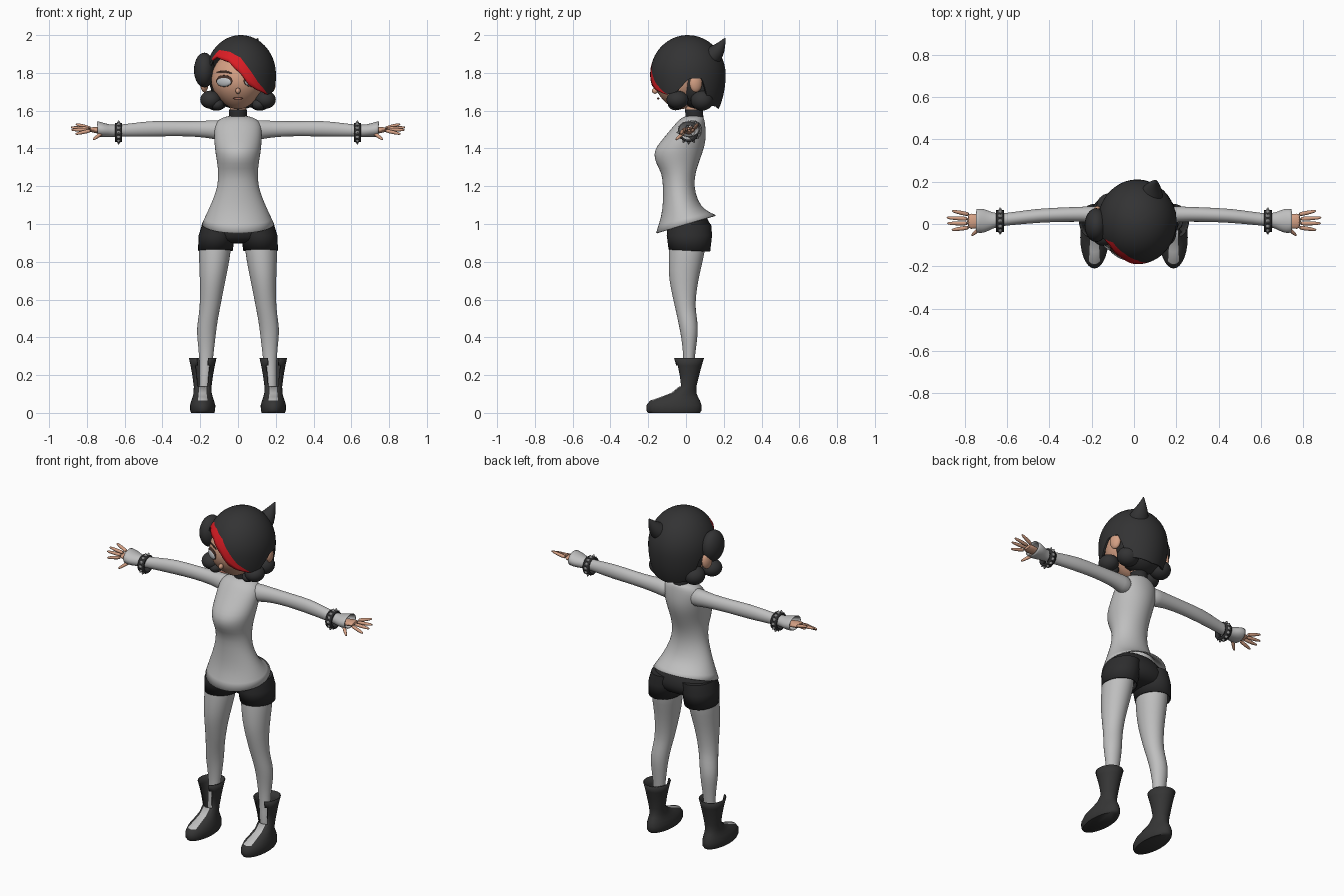
import bpy, bmesh, math
from mathutils import Vector, Matrix

if "Cube" in bpy.data.objects:
    bpy.data.objects.remove(bpy.data.objects["Cube"])


def material(name, r, g, b):
    m = bpy.data.materials.new(name)
    m.diffuse_color = (r, g, b, 1)
    m.use_nodes = True
    m.node_tree.nodes["Principled BSDF"].inputs["Base Color"].default_value = m.diffuse_color
    return m


CLOTH = material("light grey cloth", .52, .52, .52)
HAIR = material("charcoal hair", .033, .033, .034)
DARK = material("black fabric", .026, .026, .027)
BOOT = material("dark leather", .036, .036, .036)
RED = material("red streak", .72, .012, .018)
SKIN = material("skin", .66, .35, .23)
METAL = material("grey metal", .25, .25, .25)
BROW = material("dark brown", .06, .03, .022)
EYE = material("eye grey", .5, .52, .54)
LIP = material("lip", .45, .18, .13)


def finish(name, bm, mats, mirror=False, subsurf=0, thick=0, sharp=60):
    bmesh.ops.recalc_face_normals(bm, faces=bm.faces)
    me = bpy.data.meshes.new(name)
    bm.to_mesh(me)
    bm.free()
    for m in mats:
        me.materials.append(m)
    me.shade_smooth()
    me.set_sharp_from_angle(angle=math.radians(sharp))
    ob = bpy.data.objects.new(name, me)
    bpy.context.collection.objects.link(ob)
    if mirror:
        ob.modifiers.new("mirror", 'MIRROR').use_mirror_merge = False
    if subsurf:
        s = ob.modifiers.new("smooth", 'SUBSURF')
        s.levels = s.render_levels = subsurf
    if thick:
        s = ob.modifiers.new("shell", 'SOLIDIFY')
        s.thickness, s.offset = thick, -1
    return ob


def loft(rings, axis=None, sides=20, cap0=True, cap1=True, slopes=None):
    """Skin elliptical rings (x, y, z, radius_u, radius_v)."""
    bm = bmesh.new()
    t = (Vector(axis) if axis else Vector(rings[-1][:3]) - Vector(rings[0][:3])).normalized()
    ref = Vector((0, 1, 0)) if abs(t.z) > .8 else Vector((0, 0, 1))
    u = ref.cross(t).normalized()
    v = t.cross(u)
    rows = []
    for i, (x, y, z, a, b) in enumerate(rings):
        row = []
        for k in range(sides):
            w = 2 * math.pi * k / sides
            p = Vector((x, y, z)) + u * a * math.cos(w) + v * b * math.sin(w)
            if slopes:
                p.z += slopes[i] * p.y
            row.append(bm.verts.new(p))
        rows.append(row)
    for r0, r1 in zip(rows, rows[1:]):
        for k in range(sides):
            j = (k + 1) % sides
            bm.faces.new((r0[k], r0[j], r1[j], r1[k]))
    if cap0:
        bm.faces.new(rows[0])
    if cap1:
        bm.faces.new(rows[-1])
    return bm


def blob(name, c, r, mat, mirror=False, rot=0, seg=28):
    bm = bmesh.new()
    bmesh.ops.create_uvsphere(bm, u_segments=seg, v_segments=seg // 2, radius=1,
                              matrix=Matrix.Translation(c) @ Matrix.Rotation(rot, 4, 'Z') @ Matrix.Diagonal((*r, 1)))
    return finish(name, bm, [mat], mirror)


UP, OUT = (0, 0, 1), (1, 0, 0)

# shirt body: (z, half width, front y, back y, hem slope)
body = [(1.575, .05, 0, .09, 0), (1.555, .105, -.035, .097, 0), (1.52, .128, -.065, .103, 0),
        (1.46, .127, -.115, .107, 0), (1.41, .124, -.157, .098, 0), (1.37, .119, -.172, .085, 0),
        (1.32, .110, -.160, .067, 0), (1.27, .105, -.128, .05, 0), (1.2, .107, -.122, .042, 0),
        (1.12, .137, -.122, .062, .05), (1.06, .166, -.13, .098, .15), (1.0, .192, -.16, .158, .3)]
bm = loft([(0, (f + b) / 2, z, w, (b - f) / 2) for z, w, f, b, s in body], (0, 0, -1), 28,
          cap1=False, slopes=[r[4] for r in body])
finish("shirt_body", bm, [CLOTH], subsurf=1, thick=.006)

# sleeves with flared cuffs
bm = loft([(.07, .035, 1.495, .055, .058), (.13, .04, 1.5, .045, .05), (.2, .047, 1.503, .037, .042),
           (.32, .045, 1.505, .034, .039), (.45, .04, 1.505, .034, .043), (.56, .027, 1.498, .031, .036),
           (.65, .017, 1.492, .029, .031), (.69, .015, 1.495, .05, .034), (.72, .015, 1.499, .06, .04),
           (.745, .015, 1.503, .056, .042)], OUT, cap1=False)
finish("sleeve", bm, [CLOTH], True, 1, .004)

# hands
bm = loft([(.66, .015, 1.49, .02, .018), (.71, .013, 1.492, .025, .018),
           (.75, .012, 1.497, .038, .017), (.79, .014, 1.5, .038, .013)], OUT, 14)
finish("palm", bm, [SKIN], True, 1)
fingers = [((.775, .044, 1.505), (.86, .062, 1.53)), ((.78, .024, 1.503), (.886, .03, 1.512)),
           ((.78, .003, 1.5), (.884, .003, 1.498)), ((.775, -.016, 1.496), (.862, -.028, 1.476)),
           ((.71, -.005, 1.49), (.768, -.055, 1.445))]
for i, (a, b) in enumerate(fingers):
    a, b = Vector(a), Vector(b)
    rings = [(*a.lerp(b, t), r, r) for t, r in ((0, .011), (.5, .0105), (.85, .008), (1, .004))]
    finish("thumb" if i == 4 else f"finger_{i + 1}", loft(rings, sides=10), [SKIN], True, 1)

# studded bracelets
bm = loft([(.613, .014, 1.485, .051, .051), (.651, .014, 1.485, .051, .051)], OUT, 28, False, False)
finish("bracelet", bm, [DARK], True, thick=.012)
bm = bmesh.new()
for k in range(12):
    w = 2 * math.pi * k / 12
    d = Vector((0, math.cos(w), math.sin(w)))
    m = Matrix.Translation(Vector((.632, .014, 1.485)) + d * .056) @ d.to_track_quat('Z', 'Y').to_matrix().to_4x4()
    bmesh.ops.create_cone(bm, segments=8, radius1=.011, radius2=.002, depth=.014, cap_ends=True, matrix=m)
finish("bracelet_studs", bm, [METAL], True)

# shorts
bm = loft([(0, -.02, 1.1, .125, .075), (0, .01, 1.03, .172, .11), (0, .018, .97, .198, .122),
           (0, .017, .93, .196, .112), (0, .015, .895, .15, .08)], (0, 0, -1), 28)
finish("shorts_hips", bm, [DARK], subsurf=1)
bm = loft([(.1, .018, 1.0, .09, .115), (.112, .018, .94, .096, .12), (.12, .018, .86, .092, .11)],
          (0, 0, -1), 24, cap1=False, slopes=[0, 0, -.05])
finish("shorts_leg", bm, [DARK], True, thick=.006)

# legs
bm = loft([(.118, .01, .95, .085, .1), (.122, .007, .86, .087, .097), (.13, -.01, .75, .075, .086),
           (.138, -.012, .66, .063, .07), (.147, -.006, .57, .056, .055), (.155, .003, .52, .053, .053),
           (.166, .015, .45, .053, .05), (.168, .018, .39, .048, .042), (.168, .017, .3, .037, .03),
           (.172, .012, .2, .031, .028), (.18, .005, .08, .03, .03)], (0, 0, -1))
finish("leg", bm, [CLOTH], True, 1)

# boots: open front slit above the ankle, grey tongue below it
X = .187
bm = loft([(X, -.064, 0, .061, .137), (X, -.064, .012, .066, .146), (X, -.064, .04, .067, .146),
           (X, -.058, .065, .06, .132), (X, -.035, .085, .053, .098), (X, -.012, .105, .048, .067),
           (X, .01, .14, .047, .045), (X, .012, .2, .055, .058), (X, .012, .25, .064, .071),
           (X, .012, .29, .073, .083)], UP, 28, cap1=False)
slit = []
for f in bm.faces:
    c = f.calc_center_median()
    if c.y < 0 and len(f.verts) == 4 and c.z > .07:
        if c.z > .15 and abs(c.x - X) < .034:
            slit.append(f)
        elif c.z <= .15 and abs(c.x - X) < .022:
            f.material_index = 1
bmesh.ops.delete(bm, geom=slit, context='FACES')
finish("boot", bm, [BOOT, CLOTH], True, thick=.006)

# neck and choker
finish("neck", loft([(0, .045, 1.54, .043, .043), (0, .03, 1.68, .043, .043)], UP), [SKIN])
finish("choker", loft([(0, .045, 1.565, .047, .047), (0, .042, 1.605, .047, .047)], UP, 24), [DARK])

# head with narrowed chin
head = blob("head", (0, 0, 0), (1, 1, 1), SKIN, seg=40)
for v in head.data.vertices:
    x, y, z = v.co
    n = 1 - .22 * z * z if z < 0 else 1
    v.co = (.142 * x * n, -.03 + .137 * y * n, 1.76 + .153 * z)
blob("nose", (0, -.164, 1.705), (.013, .016, .016), SKIN, seg=16)
blob("mouth", (0, -.147, 1.665), (.028, .006, .006), LIP, seg=16)
blob("ear", (.178, .052, 1.745), (.02, .034, .048), SKIN, True, .3)

# eyes and brows
a = math.radians(31)
blob("eye_outline", (.073, -.1435, 1.757), (.05, .009, .031), BROW, True, a)
blob("eye", (.074, -.146, 1.752), (.044, .011, .024), EYE, True, a)
bm = loft([(.03, -.160, 1.797, .004, .005), (.075, -.142, 1.812, .005, .007), (.115, -.108, 1.803, .003, .003)], OUT, 10)
finish("eyebrow", bm, [BROW], True, 1)

# hair cap: lower edge and streak top by azimuth (0 = front, + = right)
edge = [(-180, 1.61, 1.61), (-128, 1.63, 1.63), (-112, 1.77, 1.77), (-75, 1.79, 1.79), (-63, 1.87, 1.88),
        (-52, 1.885, 1.922), (-22, 1.86, 1.912), (0, 1.795, 1.88), (14, 1.735, 1.82), (30, 1.708, 1.748),
        (53, 1.685, 1.687), (72, 1.70, 1.70), (92, 1.77, 1.77), (112, 1.77, 1.77), (128, 1.63, 1.63), (180, 1.61, 1.61)]


def edge_at(deg):
    for (a0, b0, c0), (a1, b1, c1) in zip(edge, edge[1:]):
        if a0 <= deg <= a1:
            t = (deg - a0) / (a1 - a0)
            return b0 + (b1 - b0) * t, c0 + (c1 - c0) * t


def hair_point(deg, phi):
    s = math.sin(phi)
    r = math.cos(phi) if s > 0 else math.sqrt(1 - .45 * s * s)
    w = math.radians(deg)
    return (.015 + .186 * r * math.sin(w), .01 - .2 * r * math.cos(w), 1.79 + .21 * s)


bm = bmesh.new()
N, MAIN, STREAK = 120, 18, 3
top = bm.verts.new((.015, .01, 2.0))
cols = []
for k in range(N):
    deg = -180 + 360 * k / N
    lo, hi = (math.asin((z - 1.79) / .21) for z in edge_at(deg))
    phis = [math.pi / 2 + (hi - math.pi / 2) * i / MAIN for i in range(1, MAIN + 1)]
    phis += [hi + (lo - hi - .002) * i / STREAK for i in range(1, STREAK + 1)]
    cols.append([bm.verts.new(hair_point(deg, p)) for p in phis])
for k in range(N):
    c0, c1 = cols[k], cols[(k + 1) % N]
    bm.faces.new((top, c0[0], c1[0]))
    for i in range(MAIN + STREAK - 1):
        f = bm.faces.new((c0[i], c0[i + 1], c1[i + 1], c1[i]))
        if i >= MAIN - 1 and -63 <= -180 + 360 * k / N < 53:
            f.material_index = 1
finish("hair_cap", bm, [HAIR, RED], thick=.012)

# hair under-layer, side bun and lower curls
blob("hair_under", (.005, .065, 1.745), (.148, .12, .14), HAIR)
blob("side_bun", (-.178, -.005, 1.815), (.055, .08, .092), HAIR)
blob("front_curl", (.145, -.045, 1.658), (.055, .058, .048), HAIR, True)
blob("front_curl_tip", (.11, -.055, 1.632), (.035, .04, .03), HAIR, True)
blob("back_curl", (.115, .085, 1.655), (.062, .06, .055), HAIR, True)

# upturned tuft at the back of the crown
bm = loft([(.07, .1, 1.86, .07, .07), (.085, .15, 1.9, .055, .05), (.095, .182, 1.935, .03, .03),
           (.1, .198, 1.965, .012, .014), (.105, .208, 1.985, .002, .002)], (.2, .6, .75), 16)
finish("crown_tuft", bm, [HAIR], subsurf=1)
